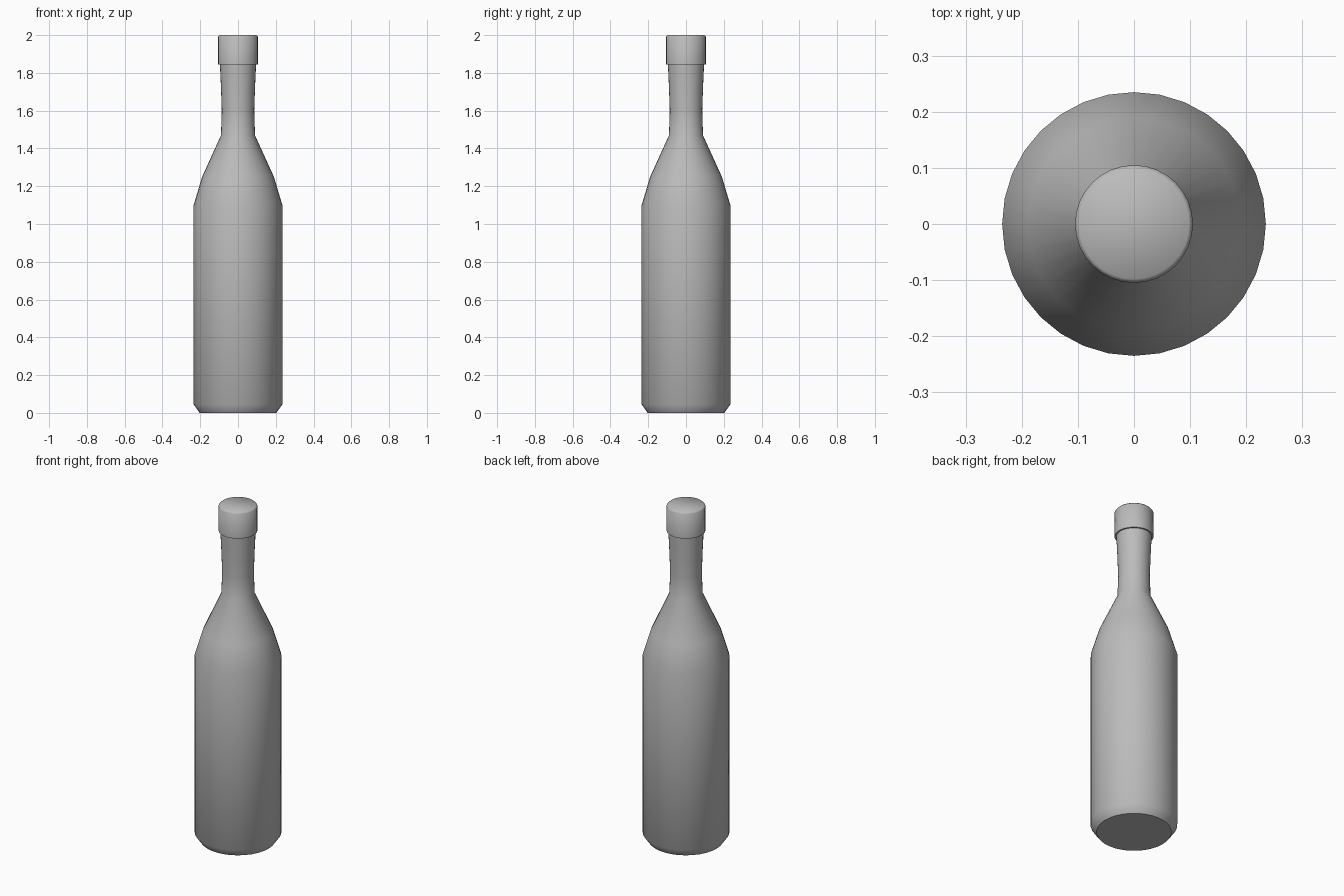
import bpy, bmesh, math

if "Cube" in bpy.data.objects:
    bpy.data.objects.remove(bpy.data.objects["Cube"])

SIDES = 32

grey = bpy.data.materials.new("plain grey")
grey.diffuse_color = (0.5, 0.5, 0.5, 1)
grey.use_nodes = True
grey.node_tree.nodes["Principled BSDF"].inputs["Base Color"].default_value = grey.diffuse_color


def lathe(name, profile):
    """Closed solid of revolution from (radius, height) points, bottom to top."""
    bm = bmesh.new()
    rings = []
    for r, z in profile:
        rings.append([bm.verts.new((r * math.cos(2 * math.pi * i / SIDES),
                                    r * math.sin(2 * math.pi * i / SIDES), z))
                      for i in range(SIDES)])
    for low, high in zip(rings, rings[1:]):
        for i in range(SIDES):
            j = (i + 1) % SIDES
            bm.faces.new((low[i], low[j], high[j], high[i]))
    bm.faces.new(rings[0][::-1])
    bm.faces.new(rings[-1])
    mesh = bpy.data.meshes.new(name)
    bm.to_mesh(mesh)
    bm.free()
    mesh.materials.append(grey)
    mesh.shade_smooth()
    mesh.set_sharp_from_angle(angle=math.radians(50))
    obj = bpy.data.objects.new(name, mesh)
    bpy.context.collection.objects.link(obj)
    return obj


# Bottle: chamfered foot, straight body, two-step shoulder, slightly waisted neck
lathe("bottle_body", [(0.203, 0), (0.235, 0.045), (0.235, 1.10), (0.19, 1.25),
                      (0.09, 1.47), (0.086, 1.60), (0.09, 1.72), (0.096, 1.85)])

# Cap: slightly wider cylinder with a softened top edge
lathe("bottle_cap", [(0.105, 1.845), (0.105, 1.992), (0.098, 2.0)])
